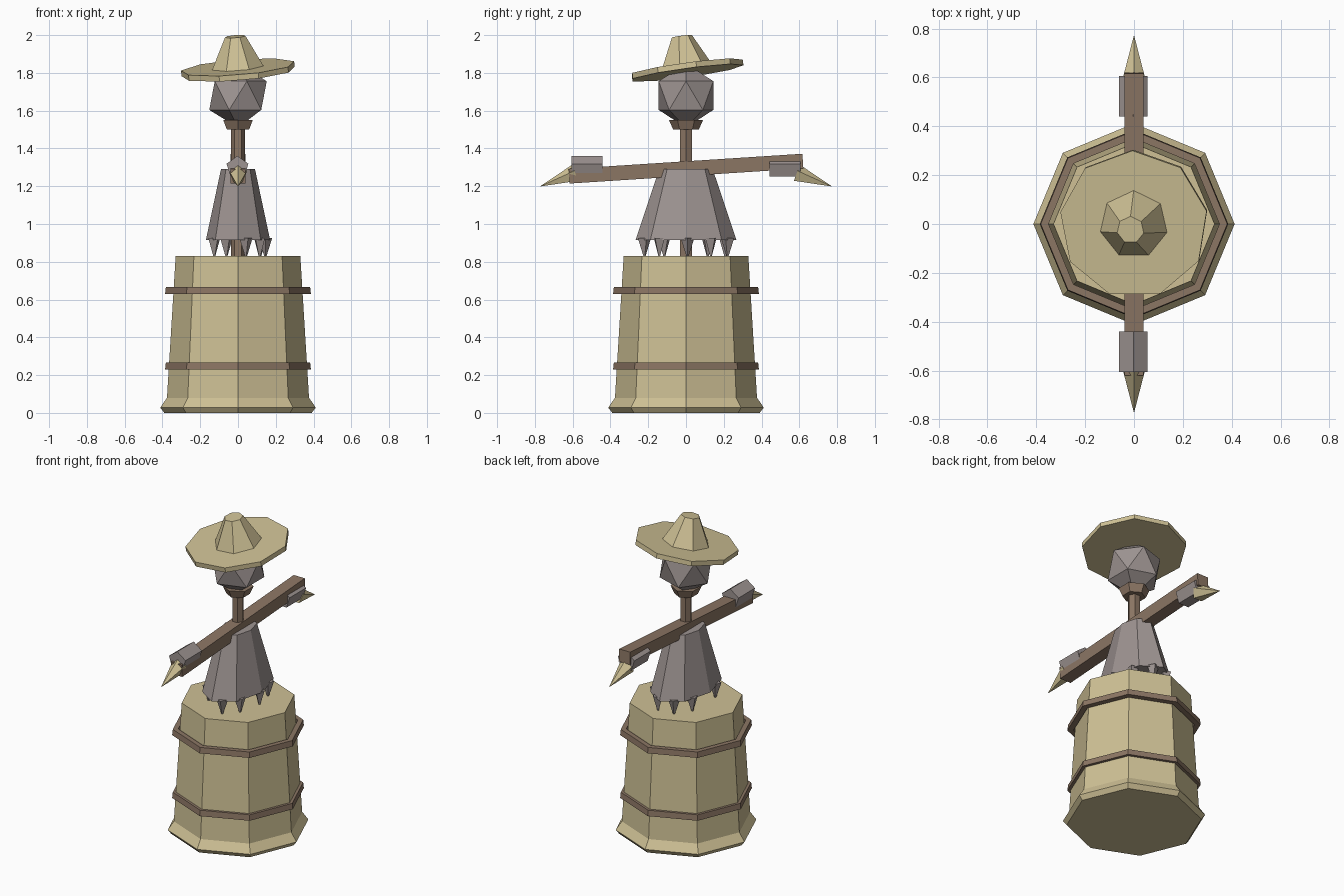
import bpy, bmesh, math
from mathutils import Vector, Matrix

cube = bpy.data.objects.get("Cube")
if cube:
    bpy.data.objects.remove(cube, do_unlink=True)


def material(name, rgb):
    m = bpy.data.materials.new(name)
    m.use_nodes = True
    m.diffuse_color = (*rgb, 1)
    m.node_tree.nodes["Principled BSDF"].inputs["Base Color"].default_value = (*rgb, 1)
    return m


straw = material("straw", (0.62, 0.53, 0.30))
cloth = material("grey cloth", (0.34, 0.295, 0.285))
wood = material("brown wood", (0.26, 0.18, 0.127))


def finish(name, bm, mat):
    bmesh.ops.recalc_face_normals(bm, faces=bm.faces)
    mesh = bpy.data.meshes.new(name)
    bm.to_mesh(mesh)
    bm.free()
    mesh.materials.append(mat)
    obj = bpy.data.objects.new(name, mesh)
    bpy.context.collection.objects.link(obj)
    return obj


def turned(name, mat, sides, profile, turn=0, scale=(1, 1), closed=False, place=None):
    """Sweep (radius, height) points around z; a closed profile makes a hollow ring."""
    bm = bmesh.new()
    rings = []
    for r, z in profile:
        angles = [math.radians(turn) + math.tau * i / sides for i in range(sides)]
        rings.append([bm.verts.new((r * scale[0] * math.cos(a), r * scale[1] * math.sin(a), z))
                      for a in angles])
    pairs = list(zip(rings, rings[1:]))
    if closed:
        pairs.append((rings[-1], rings[0]))
    else:
        bm.faces.new(rings[0])
        bm.faces.new(rings[-1])
    for low, high in pairs:
        for i in range(sides):
            j = (i + 1) % sides
            bm.faces.new((low[i], low[j], high[j], high[i]))
    if place:
        bm.transform(place)
    return finish(name, bm, mat)


def along(start, end):
    """Matrix taking the z axis to the line from start to end."""
    axis = Vector(end) - Vector(start)
    return Matrix.Translation(start) @ axis.to_track_quat("Z", "Y").to_matrix().to_4x4()


# Straw bale with a flared foot, and its two hoops
turned("straw_bale", straw, 8, [(0.39, 0), (0.412, 0.028), (0.376, 0.08), (0.33, 0.83)])
for name, z, inner in (("lower_hoop", 0.23, 0.36), ("upper_hoop", 0.63, 0.35)):
    turned(name, wood, 8, [(inner, z), (0.386, z), (0.382, z + 0.036), (inner, z + 0.036)],
           closed=True)

# Post and neck collar
turned("post", wood, 6, [(0.036, 0.8), (0.036, 1.53)])
turned("neck_collar", wood, 6, [(0.068, 1.50), (0.09, 1.55)], turn=30)

# Coat, wider along the arms, with ragged points on its hem
turned("coat", cloth, 8, [(1, 0.915), (0.53, 1.29)], scale=(0.17, 0.267))
for i, deg in enumerate((287, 322, 2, 35, 73, 115, 150, 210)):
    a = math.radians(deg)
    spot = Matrix.Translation((0.145 * math.cos(a), 0.23 * math.sin(a), 0))
    turned(f"hem_point_{i + 1}", cloth, 4, [(0.006, 0.83), (0.036, 0.925)], turn=deg, place=spot)

# Sloping arm beam
bm = bmesh.new()
bmesh.ops.create_cube(bm, size=1)
slope = Matrix.Rotation(math.atan2(0.08, 1.24), 4, "X")
bm.transform(Matrix.Translation((0, 0, 1.293)) @ slope @ Matrix.Diagonal((0.078, 1.24, 0.078, 1)))
finish("arm_beam", bm, wood)

# Sleeves and straw hands at both ends
for name, s in (("front", -1), ("back", 1)):
    bm = bmesh.new()
    sleeve = Matrix.Translation((-0.003, s * 0.524, 1.30)) @ Matrix.Rotation(math.pi / 2, 4, "X")
    turned(f"{name}_sleeve", cloth, 5, [(0.061, -0.083), (0.061, 0.083)], turn=90, place=sleeve)
    bm.free()
    hand = along((0, s * 0.585, 1.267), (0, s * 0.77, 1.20))
    turned(f"{name}_hand", straw, 5, [(0.05, 0), (0.001, 0.197)], turn=90, place=hand)

# Faceted head
bm = bmesh.new()
bmesh.ops.create_icosphere(bm, subdivisions=1, radius=0.17,
                           matrix=Matrix.Translation((0, 0, 1.68)))
finish("head", bm, cloth)

# Tilted hat
tilt = (Matrix.Translation((0, 0, 1.815)) @ Matrix.Rotation(0.135, 4, "X")
        @ Matrix.Rotation(-0.08, 4, "Y"))
turned("hat_brim", straw, 9, [(0.305, -0.015), (0.305, 0.015)], turn=11, place=tilt)
turned("hat_crown", straw, 7, [(0.148, 0), (0.056, 0.18)], turn=90, place=tilt)
